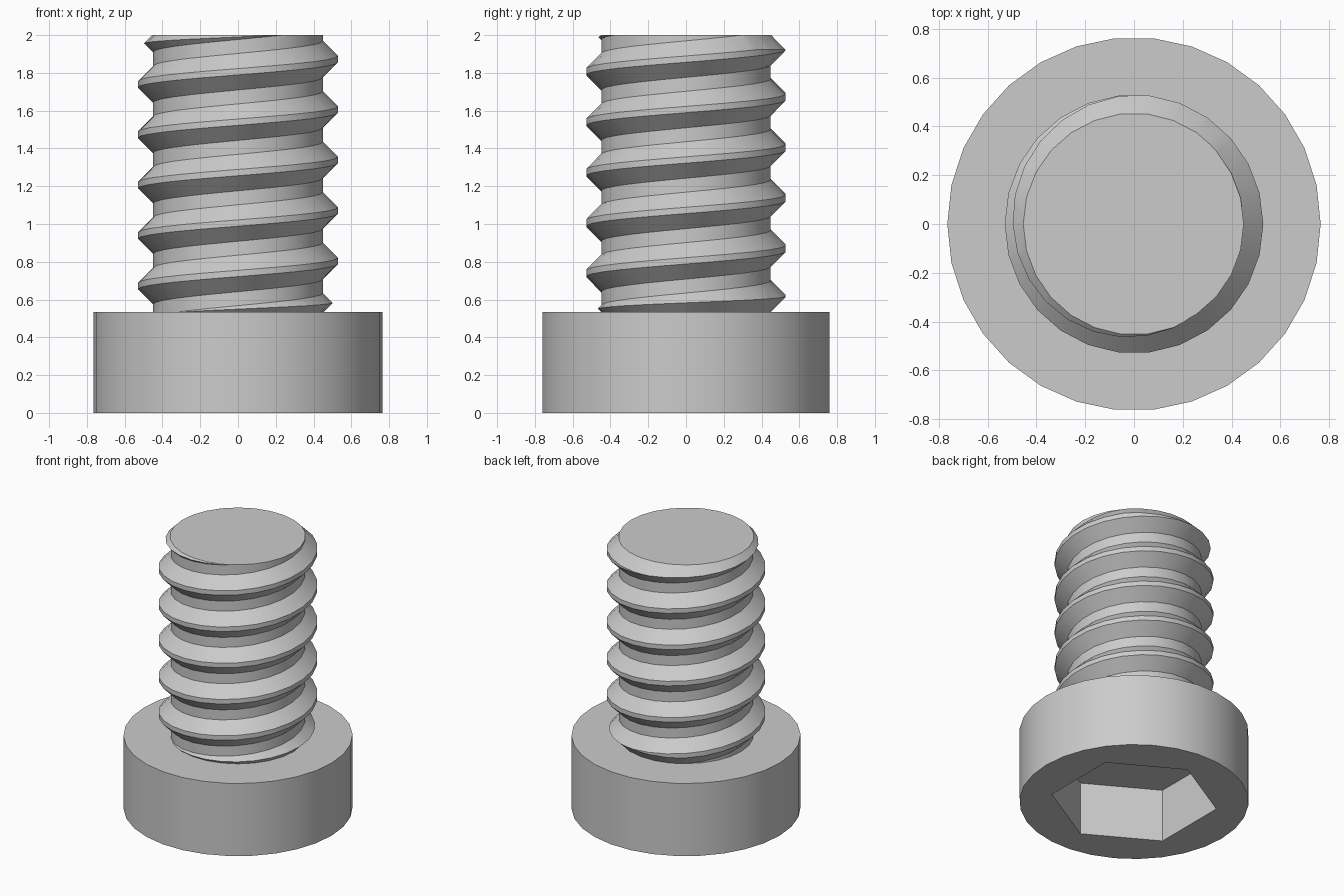
import bpy, bmesh, math

cube = bpy.data.objects.get("Cube")
if cube:
    bpy.data.objects.remove(cube, do_unlink=True)

HEAD_R, HEAD_H = 0.765, 0.535
ROOT_R, CREST_R, TOP = 0.45, 0.53, 2.0
PITCH, STEPS, TURNS = 0.267, 26, 9
CREST_Z = 0.805 - 3 * PITCH          # crest height at angle zero, first turn

steel = bpy.data.materials.new("steel_grey")
steel.use_nodes = True
steel.diffuse_color = (0.6, 0.6, 0.6, 1)
steel.node_tree.nodes["Principled BSDF"].inputs["Base Color"].default_value = (0.6, 0.6, 0.6, 1)


def polar(r, angle, z):
    return (r * math.cos(angle), r * math.sin(angle), z)


def finish(name, bm):
    bmesh.ops.recalc_face_normals(bm, faces=bm.faces)
    mesh = bpy.data.meshes.new(name)
    bm.to_mesh(mesh)
    bm.free()
    mesh.materials.append(steel)
    obj = bpy.data.objects.new(name, mesh)
    bpy.context.collection.objects.link(obj)
    return obj


def stacked_rings(name, profile, sides, turn=0.0):
    """Closed solid from (radius, z) rings."""
    bm = bmesh.new()
    rings = [[bm.verts.new(polar(r, turn + math.tau * i / sides, z)) for i in range(sides)]
             for r, z in profile]
    for low, high in zip(rings, rings[1:]):
        for i in range(sides):
            k = (i + 1) % sides
            bm.faces.new((low[i], low[k], high[k], high[i]))
    bm.faces.new(rings[0][::-1])
    bm.faces.new(rings[-1])
    return finish(name, bm)


def apply_boolean(obj, cutter, operation):
    cutter.hide_render = True
    mod = obj.modifiers.new("cut", 'BOOLEAN')
    mod.operation, mod.object, mod.solver = operation, cutter, 'EXACT'
    bpy.ops.object.select_all(action='DESELECT')
    bpy.context.view_layer.objects.active = obj
    obj.select_set(True)
    bpy.ops.object.modifier_apply(modifier=mod.name)
    bpy.data.objects.remove(cutter, do_unlink=True)
    bpy.ops.object.shade_smooth_by_angle(angle=math.radians(30))


def thread_solid(name):
    """Helical thread profile wound around the axis, closed at both ends."""
    flank = CREST_R - ROOT_R
    half = PITCH / 16
    profile = [(ROOT_R, -half - flank), (CREST_R, -half), (CREST_R, half), (ROOT_R, half + flank)]
    bm = bmesh.new()
    count = STEPS * TURNS
    cols = [[bm.verts.new(polar(r, math.tau * i / STEPS, CREST_Z + PITCH * i / STEPS + dz))
             for r, dz in profile] for i in range(count + 1)]
    # the last turn of root needs one more row of start points
    extra = [bm.verts.new(polar(ROOT_R, math.tau * i / STEPS,
                                CREST_Z + PITCH * i / STEPS + profile[0][1]))
             for i in range(count + 1, count + STEPS + 1)]
    starts = [c[0] for c in cols] + extra
    for i in range(count):
        a = cols[i] + [starts[i + STEPS]]
        b = cols[i + 1] + [starts[i + 1 + STEPS]]
        for j in range(4):
            bm.faces.new((a[j], b[j], b[j + 1], a[j + 1]))
    # fan each open end to a point on the axis
    bottom = starts[:STEPS + 1] + cols[0][:0:-1]
    top = starts[count:] + cols[count][:0:-1]
    for loop in (bottom, top):
        z = sum(v.co.z for v in loop) / len(loop)
        hub = bm.verts.new((0, 0, z))
        for p, q in zip(loop, loop[1:] + loop[:1]):
            bm.faces.new((p, q, hub))
    return finish(name, bm)


# Cylindrical head with hexagonal socket in its underside
head = stacked_rings("head", [(HEAD_R, 0), (HEAD_R, HEAD_H)], 30)
socket = stacked_rings("socket_cutter", [(0.557, -0.1), (0.557, 0.39)], 6, math.radians(30))
apply_boolean(head, socket, 'DIFFERENCE')

# Threaded shaft, trimmed by an envelope with chamfered ends
shaft = thread_solid("threaded_shaft")
end_r, wide = ROOT_R + 0.004, 0.15
envelope = stacked_rings("shaft_envelope", [
    (end_r - 0.03, HEAD_H - 0.03), (end_r + wide, HEAD_H + wide),
    (end_r + wide, TOP - wide), (end_r, TOP)], STEPS)
apply_boolean(shaft, envelope, 'INTERSECT')
